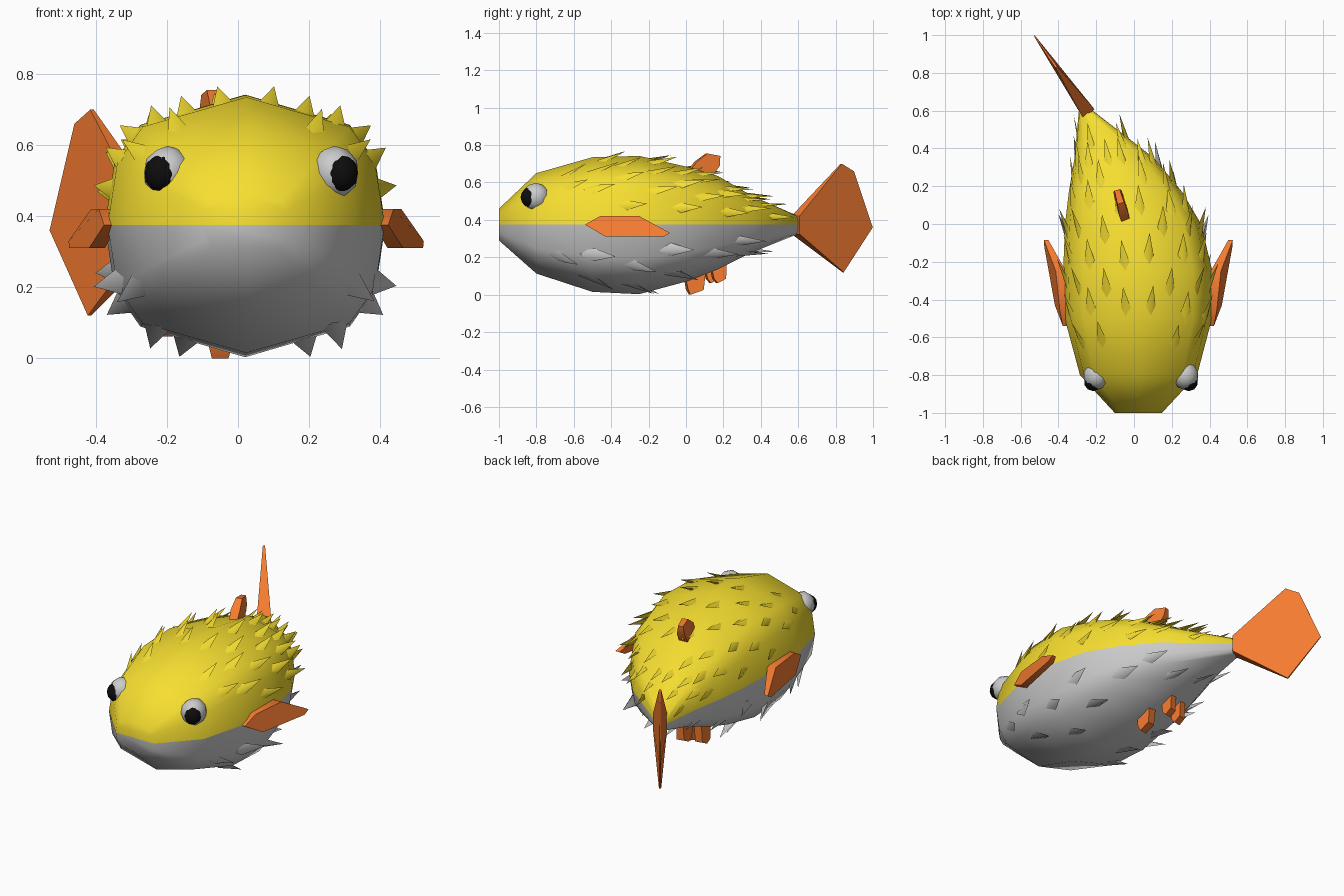
import bpy, bmesh, math, random
from mathutils import Vector

if "Cube" in bpy.data.objects:
    bpy.data.objects.remove(bpy.data.objects["Cube"])

random.seed(4)
SEAM = 0.375
# body stations: y, half width, centre x, top z, bottom z
STATIONS = [(-1, .125, .023, .46, .29), (-.8, .31, .024, .65, .113),
            (-.5, .39, .023, .735, .015), (-.25, .395, .02, .742, .003),
            (0, .36, -.005, .685, .07), (.17, .30, -.045, .635, .135),
            (.35, .21, -.105, .53, .225), (.6, .037, -.255, .42, .325)]
ANGLES = [0, 24, 46, 90, 134, 156, 180]


def material(name, rgb):
    m = bpy.data.materials.new(name)
    m.diffuse_color = (*rgb, 1)
    m.use_nodes = True
    m.node_tree.nodes["Principled BSDF"].inputs["Base Color"].default_value = m.diffuse_color
    return m


YELLOW = material("yellow", (.93, .74, .03))
ORANGE = material("orange", (.92, .20, .03))
BLACK = material("black", (.004, .004, .004))
WHITE = material("eye_white", (.85, .85, .85))


def make(name, verts, faces, mat=None, smooth=None):
    bm = bmesh.new()
    vs = [bm.verts.new(v) for v in verts]
    for f in faces:
        bm.faces.new([vs[i] for i in f])
    bmesh.ops.recalc_face_normals(bm, faces=bm.faces)
    me = bpy.data.meshes.new(name)
    bm.to_mesh(me)
    bm.free()
    ob = bpy.data.objects.new(name, me)
    bpy.context.collection.objects.link(ob)
    if mat:
        me.materials.append(mat)
    if smooth:
        bpy.ops.object.select_all(action='DESELECT')
        ob.select_set(True)
        bpy.context.view_layer.objects.active = ob
        bpy.ops.object.shade_smooth_by_angle(angle=math.radians(smooth))
    return ob


def ring_point(st, deg, side):
    y, w, cx, top, bot = st
    a = math.radians(deg)
    c, s = math.cos(a), max(0, math.sin(a))
    h = top - SEAM if side > 0 else SEAM - bot
    return Vector((cx + w * math.copysign(abs(c) ** .8, c), y, SEAM + side * h * s ** .8))


def surface(y, deg, side):
    i = max(k for k in range(len(STATIONS) - 1) if STATIONS[k][0] <= y)
    j = max(k for k in range(len(ANGLES) - 1) if ANGLES[k] <= deg)
    a, b = STATIONS[i], STATIONS[i + 1]
    t = (y - a[0]) / (b[0] - a[0])
    u = (deg - ANGLES[j]) / (ANGLES[j + 1] - ANGLES[j])
    p = [ring_point(a, d, side).lerp(ring_point(b, d, side), t) for d in ANGLES[j:j + 2]]
    return p[0].lerp(p[1], u)


# body halves: each is a loft of half rings, capped at nose and tail
def body_half(name, side, mat=None):
    n = len(ANGLES)
    verts = [ring_point(st, d, side) for st in STATIONS for d in ANGLES]
    faces = [(r * n + k, r * n + k + 1, (r + 1) * n + k + 1, (r + 1) * n + k)
             for r in range(len(STATIONS) - 1) for k in range(n - 1)]
    faces += [tuple(range(n)), tuple(range(len(verts) - n, len(verts)))]
    make(name, verts, faces, mat, 55)


body_half("upper_body", 1, YELLOW)
body_half("belly", -1)


# spines: pyramids pointing to the tail, with broad bases sunk into the skin
def spines(name, side, rows, length, radius, lift, mat=None):
    verts, faces = [], []
    for y, degs in rows:
        for d in degs:
            yy = y + random.uniform(-.03, .03)
            p = surface(yy, d, side)
            back = (surface(yy + .03, d, side) - p).normalized()
            across = surface(yy, d + 2, side) - surface(yy, d - 2, side)
            out = across.cross(back).normalized()
            centre = Vector((surface(yy, 0, side).x + surface(yy, 180, side).x, 0, 2 * SEAM)) / 2
            if out.dot(Vector((p.x - centre.x, 0, p.z - centre.z))) < 0:
                out = -out
            across.normalize()
            r = radius * min(1, .45 + (.6 - yy) * 1.2)
            rise = lift * (1 if yy < 0 else .5)
            tip = p + (Vector((0, .5, 0)) + back * .5 + out * rise).normalized() * length
            tip.z = max(tip.z, .004)
            k = len(verts)
            base = p - out * .005
            verts += [base - back * r * 1.8, base + across * r, base + back * r * .9,
                      base - across * r, tip]
            faces += [(k + i, k + (i + 1) % 4, k + 4) for i in range(4)]
            faces.append((k, k + 1, k + 2, k + 3))
    make(name, verts, faces, mat, 100)


A, B = (14, 40, 65, 115, 140, 166), (27, 52, 80, 100, 128, 153)
spines("back_spines", 1, [(-.62, (35, 58, 122, 145)), (-.47, B), (-.33, A), (-.19, B), (-.05, A),
                          (.08, B), (.21, A), (.33, B), (.44, (20, 60, 120, 160))],
       .13, .03, .4, YELLOW)
spines("belly_spines", -1, [(-.68, (30, 150)), (-.5, (22, 52, 128, 158)), (-.28, (32, 65, 115, 148)),
                            (-.08, (20, 52, 128, 160)), (.12, (35, 145)), (.32, (25, 70, 110, 155))],
       .14, .038, .45)


# fins: rim of (point, half thickness), thickened both ways along an axis
def fin(name, rim, axis):
    axis = Vector(axis).normalized()
    n = len(rim)
    verts = [Vector(p) + axis * t * s for s in (1, -1) for p, t in rim]
    faces = [tuple(range(n)), tuple(range(n, 2 * n))]
    faces += [(i, (i + 1) % n, n + (i + 1) % n, n + i) for i in range(n)]
    make(name, verts, faces, ORANGE, 35)


fin("tail_fin", [((-.25 - .7 * (y - .6), y, z), t) for y, z, t in
                 [(.585, .42, .038), (.83, .70, .006), (.895, .66, .005),
                  (.997, .36, .003), (.84, .12, .006), (.585, .325, .038)]], (.82, .57, 0))

for side, label in ((1, "right"), (-1, "left")):
    fin(label + "_pectoral_fin", [((.023 + side * x, y, z), t) for x, y, z, t in
        [(.38, -.54, .375, .02), (.39, -.46, .42, .025), (.41, -.25, .42, .027),
         (.488, -.085, .33, .012), (.48, -.12, .31, .018), (.42, -.43, .31, .022)]], (1, 0, 0))

# underside fins: a staggered pair beside the anal fin
for label, x, dy, up in (("right", -.11, .025, 0), ("left", -.205, -.01, .01)):
    fin(label + "_pelvic_fin", [((x, y + dy, z), t) for y, z, t in
        [(.10, .18 + up, .02), (.12, .085, .028), (.14, .062, .022),
         (.185, .085, .022), (.19, .18 + up, .02)]], (1, .2, 0))

fin("dorsal_fin", [((-.045 - .28 * (y - .02), y, z), t) for y, z, t in
                   [(0, .64, .02), (.05, .71, .026), (.11, .755, .018),
                    (.18, .742, .014), (.175, .69, .022), (.12, .61, .025)]], (1, .28, 0))
fin("anal_fin", [((-.05, y, z), t) for y, z, t in
                 [(-.01, .11, .025), (.005, .03, .032), (.02, .0, .024),
                  (.09, .025, .024), (.10, .12, .028)]], (1, .2, 0))


# eyes: low-poly balls with black pupils facing forward and out
def ball(name, loc, scale, mat):
    bpy.ops.mesh.primitive_ico_sphere_add(subdivisions=2, radius=1, location=loc)
    ob = bpy.context.object
    ob.name, ob.scale = name, scale
    bpy.ops.object.shade_smooth()
    ob.data.materials.append(mat)


for side, label in ((1, "right"), (-1, "left")):
    ball(label + "_eye", (.037 + side * .235, -.803, .523), (.07, .075, .075), WHITE)
    ball(label + "_pupil", (.037 + side * .253, -.836, .521), (.049, .049, .054), BLACK)
